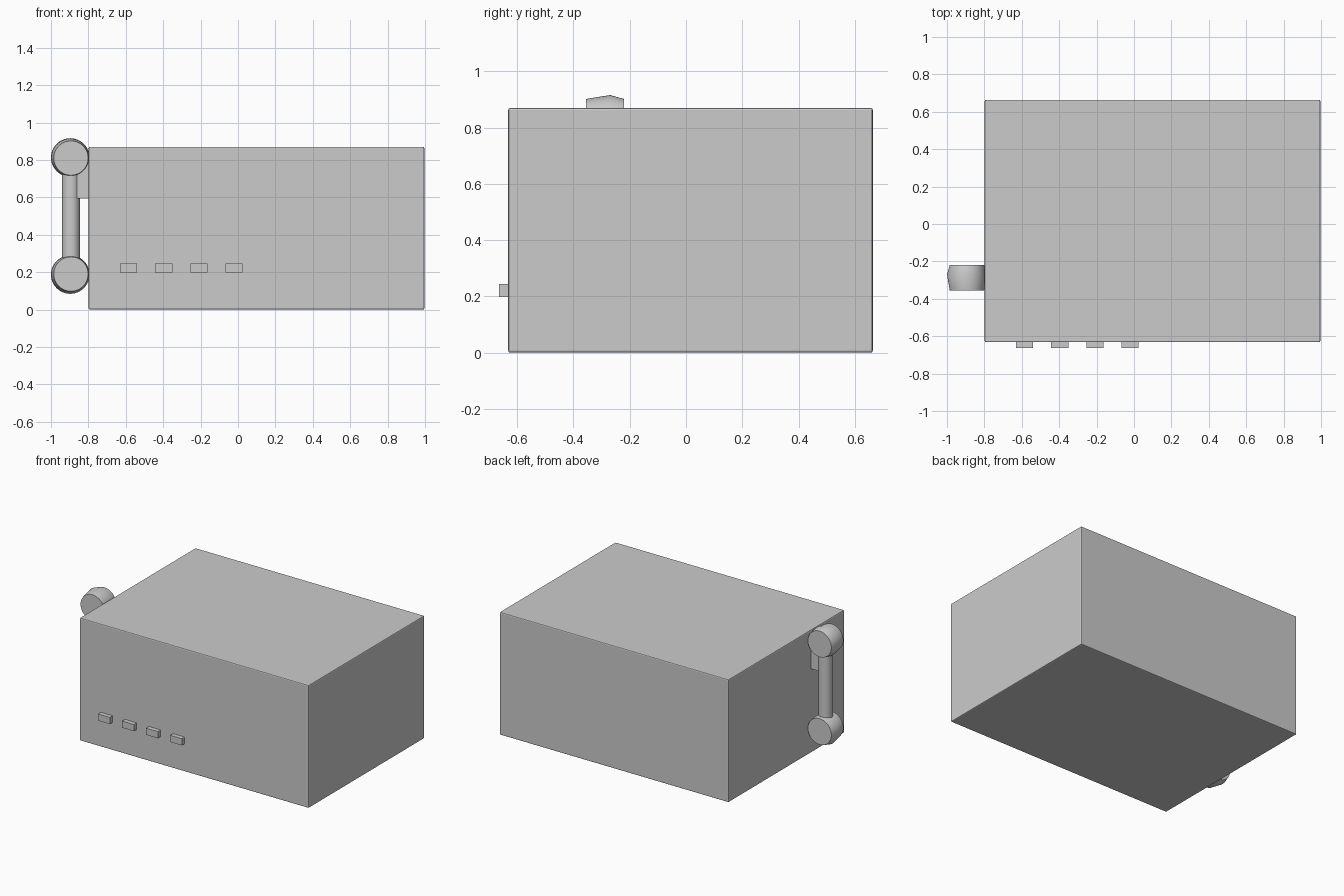
import bpy, bmesh, math

if "Cube" in bpy.data.objects:
    bpy.data.objects.remove(bpy.data.objects["Cube"])

grey = bpy.data.materials.new("light_grey")
grey.diffuse_color = (0.6, 0.6, 0.6, 1)
grey.use_nodes = True
grey.node_tree.nodes["Principled BSDF"].inputs["Base Color"].default_value = grey.diffuse_color


def finish(name, bm, smooth=False):
    bmesh.ops.recalc_face_normals(bm, faces=bm.faces[:])
    mesh = bpy.data.meshes.new(name)
    bm.to_mesh(mesh)
    bm.free()
    mesh.materials.append(grey)
    ob = bpy.data.objects.new(name, mesh)
    bpy.context.collection.objects.link(ob)
    if smooth:
        bpy.ops.object.select_all(action='DESELECT')
        ob.select_set(True)
        bpy.context.view_layer.objects.active = ob
        bpy.ops.object.shade_smooth_by_angle(angle=math.radians(30))
    return ob


def box(name, lo, hi):
    bm = bmesh.new()
    bmesh.ops.create_cube(bm, size=1)
    for v in bm.verts:
        v.co = [(a + b) / 2 + c * (b - a) for a, b, c in zip(lo, hi, v.co)]
    return finish(name, bm)


def lathe(name, rings, axis, n=48):
    """Closed solid from rings of (centre, radius) along the y or z axis."""
    bm = bmesh.new()
    loops = []
    for (x, y, z), r in rings:
        loop = []
        for i in range(n):
            a = math.tau * i / n
            u, w = r * math.cos(a), r * math.sin(a)
            loop.append(bm.verts.new((x + u, y, z + w) if axis == 'y' else (x + u, y + w, z)))
        loops.append(loop)
    for p, q in zip(loops, loops[1:]):
        for i in range(n):
            j = (i + 1) % n
            bm.faces.new((p[i], p[j], q[j], q[i]))
    bm.faces.new(loops[0])
    bm.faces.new(loops[-1])
    return finish(name, bm, smooth=True)


# Main case with finely softened edges
body = box("body", (-0.798, -0.632, 0), (0.996, 0.664, 0.87))
bevel = body.modifiers.new("soft_edges", 'BEVEL')
bevel.width = 0.007
bevel.segments = 2

# Row of buttons on the front
for i in range(4):
    x = -0.585 + 0.188 * i
    box(f"button_{i + 1}", (x - 0.046, -0.664, 0.198), (x + 0.046, -0.625, 0.245))

# Side handle: two barrel-shaped knobs joined by a vertical bar
for name, z, out in (("upper_knob", 0.81, 0.003), ("lower_knob", 0.19, -0.003)):
    lathe(name, [((-0.893, -0.355, z), 0.092),
                 ((-0.897, -0.27, z + out), 0.103),
                 ((-0.893, -0.22, z), 0.092)], 'y')
lathe("handle_bar", [((-0.893, -0.29, 0.19), 0.047),
                     ((-0.893, -0.29, 0.81), 0.047)], 'z')

# Bracket that fixes the handle to the case
box("handle_bracket", (-0.864, -0.325, 0.595), (-0.79, -0.258, 0.81))
